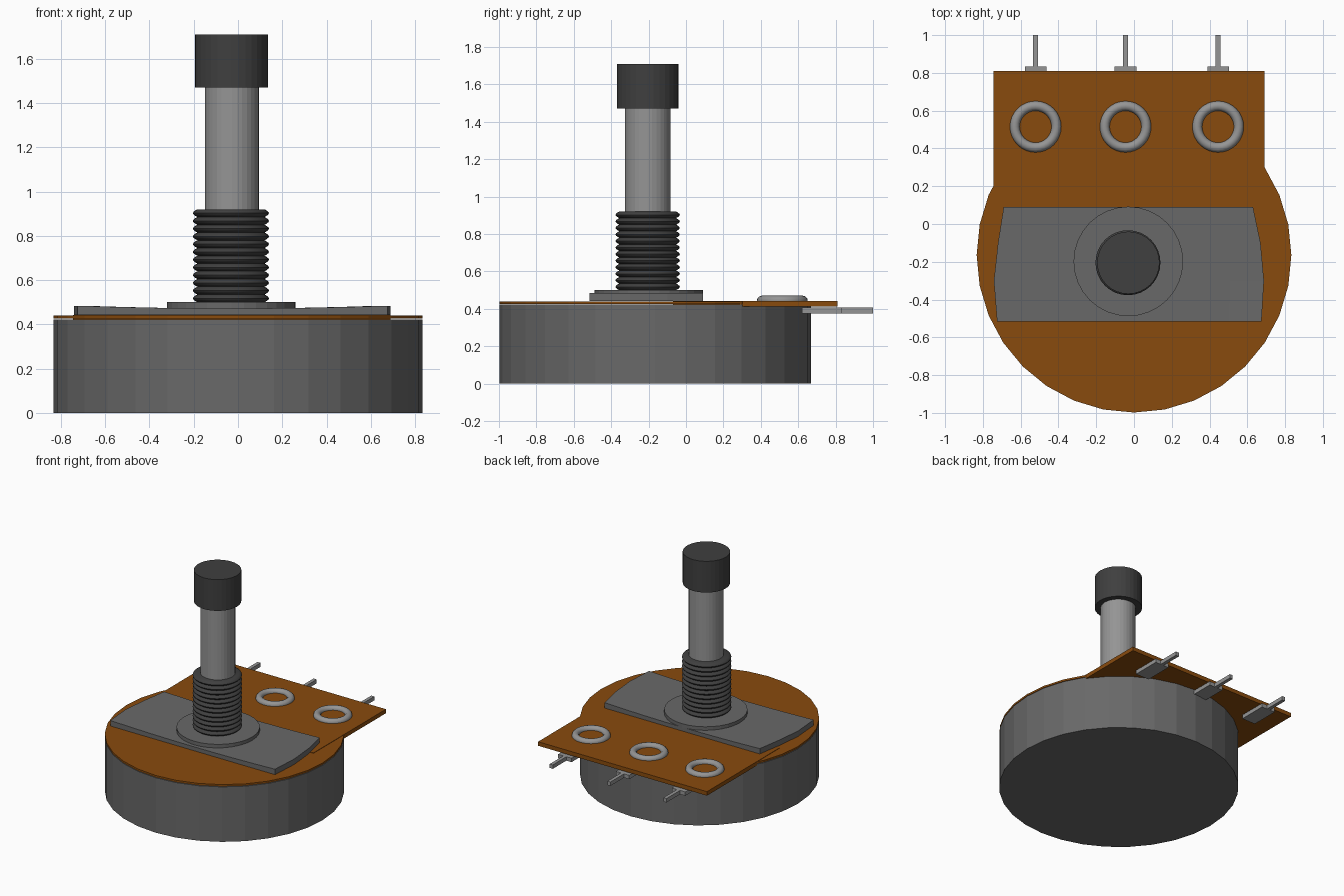
import bpy, bmesh, math

if "Cube" in bpy.data.objects:
    bpy.data.objects.remove(bpy.data.objects["Cube"])

CX, CY = -0.03, -0.205   # shaft axis
BODY_Y = -0.165          # housing axis


def material(name, rgb):
    m = bpy.data.materials.new(name)
    m.diffuse_color = (*rgb, 1)
    m.use_nodes = True
    m.node_tree.nodes["Principled BSDF"].inputs["Base Color"].default_value = m.diffuse_color
    return m


BROWN = material("board_brown", (0.25, 0.07, 0.004))
DARK = material("dark_grey", (0.05, 0.05, 0.05))
STEEL = material("steel_grey", (0.14, 0.14, 0.14))
LIGHT = material("light_grey", (0.3, 0.3, 0.3))


def make(name, bm, mat, smooth=False):
    bmesh.ops.recalc_face_normals(bm, faces=bm.faces)
    mesh = bpy.data.meshes.new(name)
    bm.to_mesh(mesh)
    bm.free()
    ob = bpy.data.objects.new(name, mesh)
    bpy.context.collection.objects.link(ob)
    mesh.materials.append(mat)
    if smooth:
        bpy.context.view_layer.objects.active = ob
        ob.select_set(True)
        bpy.ops.object.shade_smooth_by_angle(angle=math.radians(40))
        ob.select_set(False)
    return ob


def lathe(name, profile, centre, mat, sides=32, smooth=False, closed=False):
    """Revolve (radius, z) points about a vertical axis."""
    bm = bmesh.new()
    pts = profile + profile[:1] if closed else profile
    rings = []
    for r, z in pts:
        rings.append([bm.verts.new((centre[0] + r * math.cos(2 * math.pi * i / sides),
                                    centre[1] + r * math.sin(2 * math.pi * i / sides), z))
                      for i in range(sides)])
    for a, b in zip(rings, rings[1:]):
        for i in range(sides):
            j = (i + 1) % sides
            bm.faces.new((a[i], a[j], b[j], b[i]))
    if closed:
        bmesh.ops.remove_doubles(bm, verts=bm.verts, dist=1e-5)
    else:
        bm.faces.new(rings[0])
        bm.faces.new(rings[-1])
    return make(name, bm, mat, smooth)


def add_box(bm, x0, x1, y0, y1, z0, z1):
    vs = bmesh.ops.create_cube(bm, size=1)["verts"]
    for v in vs:
        v.co = ((x0 + x1) / 2 + v.co.x * (x1 - x0),
                (y0 + y1) / 2 + v.co.y * (y1 - y0),
                (z0 + z1) / 2 + v.co.z * (z1 - z0))


# Housing and circuit board
lathe("housing", [(0.833, 0), (0.833, 0.422)], (0, BODY_Y), STEEL)
lathe("board_disc", [(0.833, 0.426), (0.833, 0.44)], (0, BODY_Y), BROWN)
bm = bmesh.new()
add_box(bm, -0.745, 0.69, -0.07, 0.81, 0.412, 0.443)
make("board_tab", bm, BROWN)

# Mounting plate: bowed ends, top dips slightly towards the middle
bm = bmesh.new()
rows = [(0.09, -0.69, 0.63), (-0.1, -0.72, 0.67), (-0.3, -0.742, 0.688), (-0.515, -0.725, 0.675)]
cols = 8
grid = []
for y, left, right in rows:
    line = []
    for i in range(cols + 1):
        t = 2 * i / cols - 1
        line.append(bm.verts.new((left + (right - left) * i / cols, y, 0.472 + 0.012 * t * t)))
    grid.append(line)
for a, b in zip(grid, grid[1:]):
    for i in range(cols):
        bm.faces.new((a[i], b[i], b[i + 1], a[i + 1]))
ext = bmesh.ops.extrude_face_region(bm, geom=bm.faces[:], use_keep_orig=True)
for g in ext["geom"]:
    if isinstance(g, bmesh.types.BMVert):
        g.co.z = 0.442
make("mounting_plate", bm, STEEL)

# Washer, threaded bushing, shaft and cap
lathe("washer", [(0.29, 0.465), (0.29, 0.5)], (CX, -0.198), STEEL)
ridges, z0, z1 = 12, 0.5, 0.92
pitch = (z1 - z0) / ridges
thread = []
for k in range(ridges):
    for s in range(6):
        thread.append((0.152 + 0.02 * math.sin(math.pi * s / 6), z0 + (k + s / 6) * pitch))
thread.append((0.152, z1))
lathe("threaded_bushing", thread, (CX - 0.002, CY), DARK, smooth=True)
lathe("shaft", [(0.122, 0.88), (0.122, 1.49)], (CX + 0.002, CY), LIGHT)
lathe("shaft_cap", [(0.165, 1.47), (0.165, 1.71)], (CX, CY), DARK)

# Eyelets and terminals
for n, x in enumerate((-0.521, -0.045, 0.445), 1):
    section = [(0.11 + 0.026 * math.cos(a * math.pi / 6),
                0.444 + 0.026 * math.sin(a * math.pi / 6)) for a in range(12)]
    lathe(f"eyelet_{n}", section, (x, 0.515), LIGHT, smooth=True, closed=True)
    bm = bmesh.new()
    add_box(bm, x - 0.057, x + 0.057, 0.62, 0.835, 0.376, 0.406)
    add_box(bm, x - 0.013, x + 0.013, 0.835, 1.0, 0.376, 0.406)
    make(f"terminal_{n}", bm, LIGHT)
